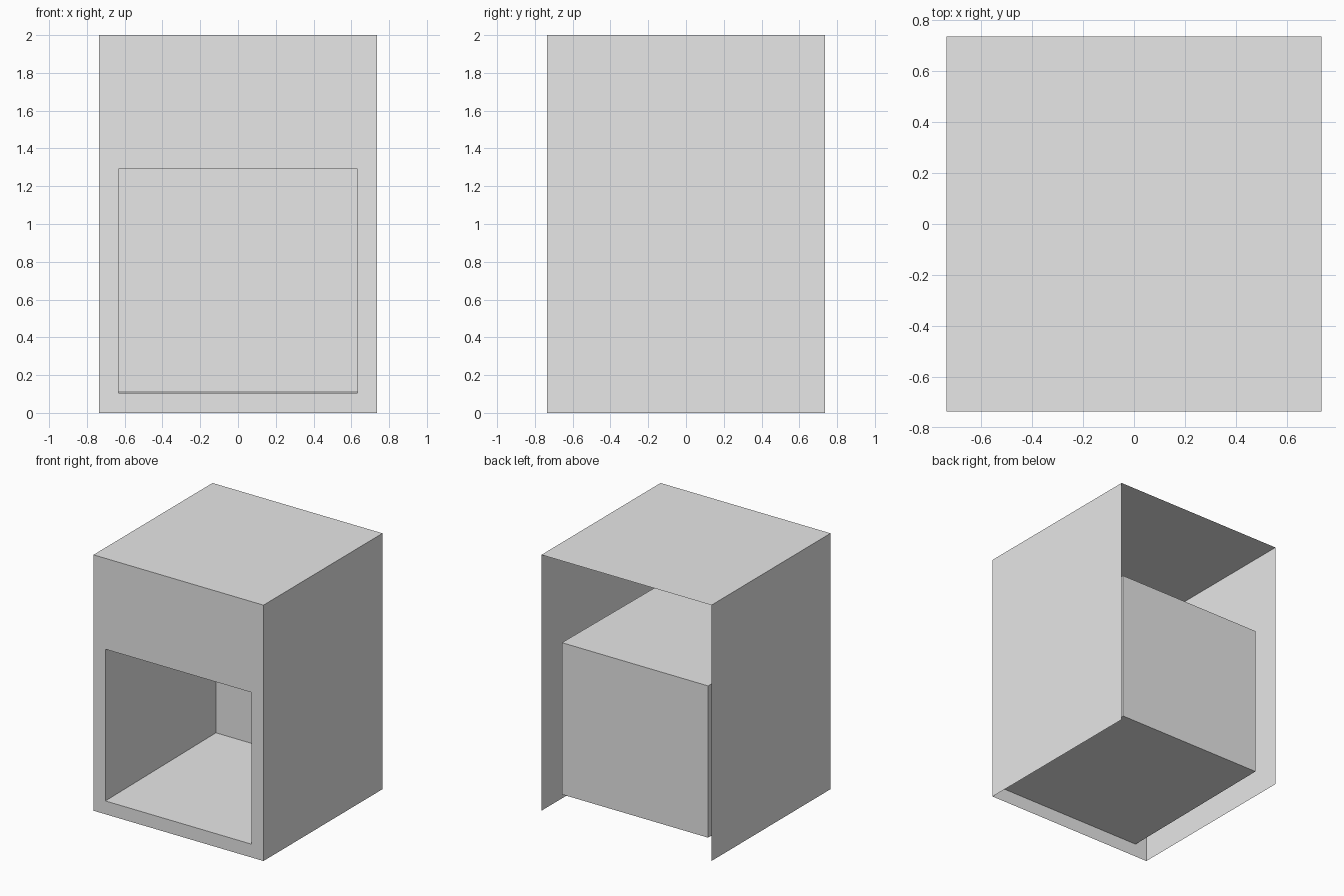
import bpy

if "Cube" in bpy.data.objects:
    bpy.data.objects.remove(bpy.data.objects["Cube"])

grey = bpy.data.materials.new("plain_grey")
grey.diffuse_color = (0.8, 0.8, 0.8, 1)
grey.use_nodes = True
grey.node_tree.nodes["Principled BSDF"].inputs["Base Color"].default_value = grey.diffuse_color

W, H = 0.735, 2.0             # cabinet half width and height
N, BACK = 0.632, 0.63         # niche half width and rear position
LOW, HIGH, RISE = 0.104, 1.29, 0.011  # niche opening and slight rearward rise


def rect(x, y, z0, z1):
    """Upright rectangle of corners, counter-clockwise seen from the front."""
    return [(-x, y, z0), (x, y, z0), (x, y, z1), (-x, y, z1)]


def sheet_object(name, verts, faces):
    mesh = bpy.data.meshes.new(name)
    mesh.from_pydata(verts, [], faces)
    mesh.materials.append(grey)
    obj = bpy.data.objects.new(name, mesh)
    bpy.context.collection.objects.link(obj)
    return obj


# Thin cabinet shell: sides and top, open at the rear and underneath
front, rear = rect(W, -W, 0, H), rect(W, W, 0, H)
sheet_object("cabinet_sides_and_top", front + rear,
             [(1, 5, 6, 2), (4, 0, 3, 7), (3, 2, 6, 7)])

# Front panel framing the opening
opening = rect(N, -W, LOW, HIGH)
sheet_object("front_frame", front + opening,
             [(i, (i + 1) % 4, 4 + (i + 1) % 4, 4 + i) for i in range(4)])

# Niche lining: four walls and a back, facing into the opening
niche_back = rect(N, BACK, LOW + RISE, HIGH + RISE)
walls = [(i, (i + 1) % 4, 4 + (i + 1) % 4, 4 + i) for i in range(4)]
sheet_object("niche", opening + niche_back, walls + [(4, 5, 6, 7)])
